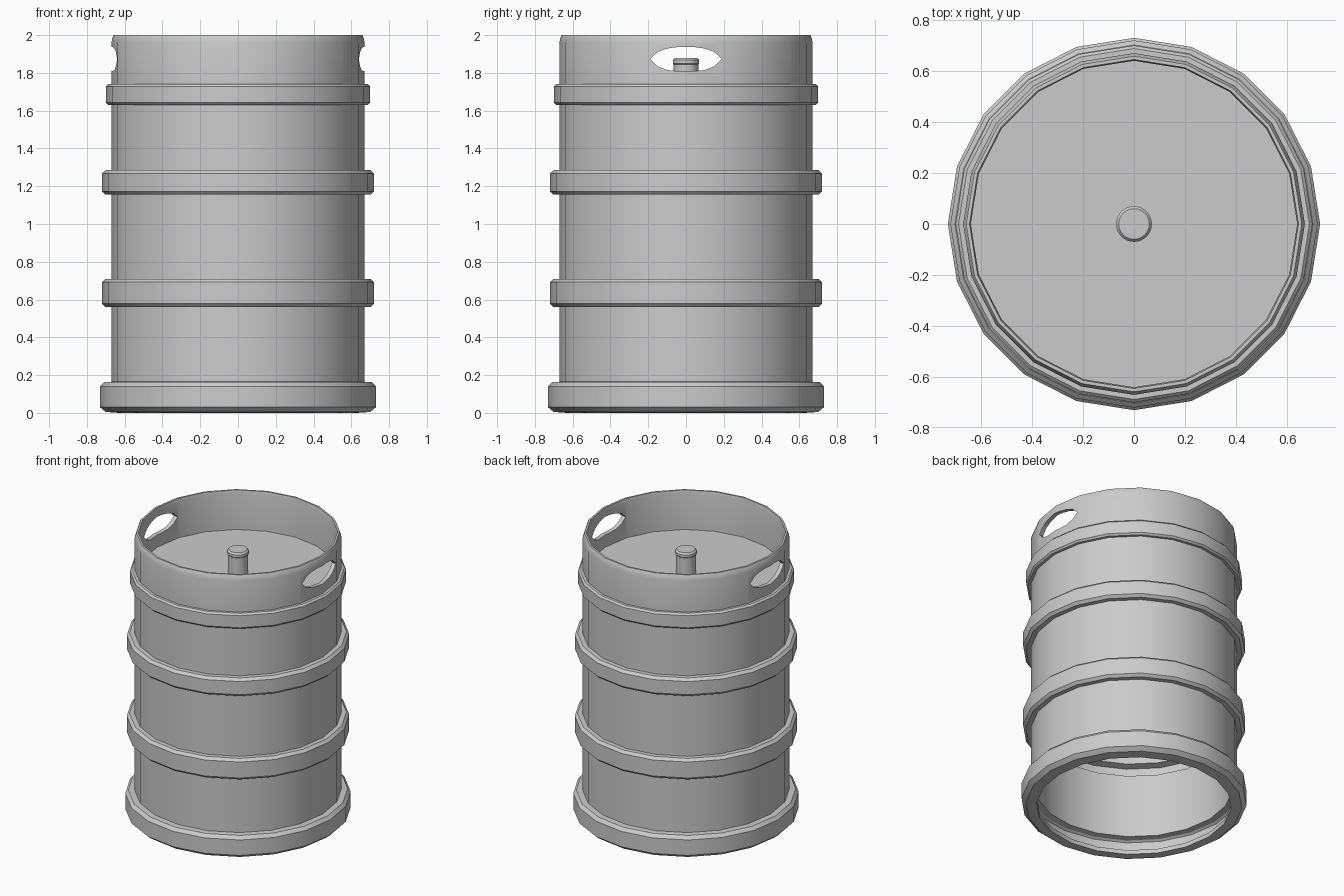
import bpy, bmesh, math

if "Cube" in bpy.data.objects:
    bpy.data.objects.remove(bpy.data.objects["Cube"])


def finish(name, bm):
    bmesh.ops.remove_doubles(bm, verts=bm.verts, dist=1e-5)
    bmesh.ops.recalc_face_normals(bm, faces=bm.faces)
    mesh = bpy.data.meshes.new(name)
    bm.to_mesh(mesh)
    bm.free()
    obj = bpy.data.objects.new(name, mesh)
    bpy.context.collection.objects.link(obj)
    return obj


def lathe(name, profile, sides, closed):
    """Revolve (radius, z) points around z."""
    bm = bmesh.new()
    rings = []
    for i in range(sides):
        a = 2 * math.pi * i / sides
        rings.append([bm.verts.new((r * math.cos(a), r * math.sin(a), z)) for r, z in profile])
    n = len(profile)
    for i in range(sides):
        p, q = rings[i], rings[(i + 1) % sides]
        for j in range(n if closed else n - 1):
            k = (j + 1) % n
            bm.faces.new((p[j], q[j], q[k], p[k]))
    return finish(name, bm)


def smooth(obj, angle=30):
    bpy.ops.object.select_all(action='DESELECT')
    obj.select_set(True)
    bpy.context.view_layer.objects.active = obj
    bpy.ops.object.shade_smooth_by_angle(angle=math.radians(angle))


# Keg shell: wall with raised hoops outside and matching grooves inside
BODY, WALL = 0.67, 0.03
hoops = [(0.56, 0.71, 0.72), (1.155, 1.285, 0.72), (1.63, 1.74, 0.70)]
outer = [(0.70, 0.005), (0.73, 0.03), (0.73, 0.14), (0.71, 0.163), (BODY, 0.165)]
inner = [(0.63, 0.0), (0.63, 0.03), (0.70, 0.04), (0.70, 0.125), (0.685, 0.135), (BODY - WALL, 0.138)]
for z0, z1, r in hoops:
    c = 0.018 if r > 0.71 else 0.012
    outer += [(BODY, z0), (r - c, z0), (r, z0 + c), (r, z1 - c), (r - c, z1), (BODY, z1)]
    g0, g1 = z0 + 0.03, z1 - 0.03
    inner += [(BODY - WALL, g0), (r - WALL, g0 + 0.01), (r - WALL, g1 - 0.01), (BODY - WALL, g1)]
outer += [(BODY, 1.96), (0.665, 1.985), (0.658, 2.0)]
inner += [(BODY - WALL, 1.975), (0.645, 2.0)]
shell = lathe("keg_shell", outer + inner[::-1], 20, True)

# Hand holes: lens-shaped cutter through both sides of the rim
half = [(0.19, 1.873), (0.15, 1.911), (0.10, 1.929), (0.035, 1.938)]
low = [(0.035, 1.809), (0.10, 1.815), (0.15, 1.835)]
lens = half + [(-y, z) for y, z in half[::-1]] + [(-y, z) for y, z in low[::-1]] + low
bm = bmesh.new()
face = bm.faces.new([bm.verts.new((-1, y, z)) for y, z in lens])
ext = bmesh.ops.extrude_face_region(bm, geom=[face])
bmesh.ops.translate(bm, vec=(2, 0, 0), verts=[g for g in ext["geom"] if isinstance(g, bmesh.types.BMVert)])
cutter = finish("hand_hole_cutter", bm)
cutter.hide_render = True
cut = shell.modifiers.new("hand_holes", 'BOOLEAN')
cut.operation = 'DIFFERENCE'
cut.solver = 'EXACT'
cut.object = cutter
bpy.context.view_layer.objects.active = shell
bpy.ops.object.modifier_apply(modifier=cut.name)
bpy.data.objects.remove(cutter)
smooth(shell)

# Recessed lid
lid = lathe("lid", [(0, 1.72), (0.645, 1.72), (0.645, 1.70), (0, 1.70)], 20, False)
smooth(lid)

# Tap valve in the middle of the lid
valve = lathe("valve", [(0, 1.715), (0.065, 1.715), (0.065, 1.845), (0.07, 1.85),
                        (0.07, 1.868), (0.06, 1.88), (0, 1.88)], 32, False)
smooth(valve)
